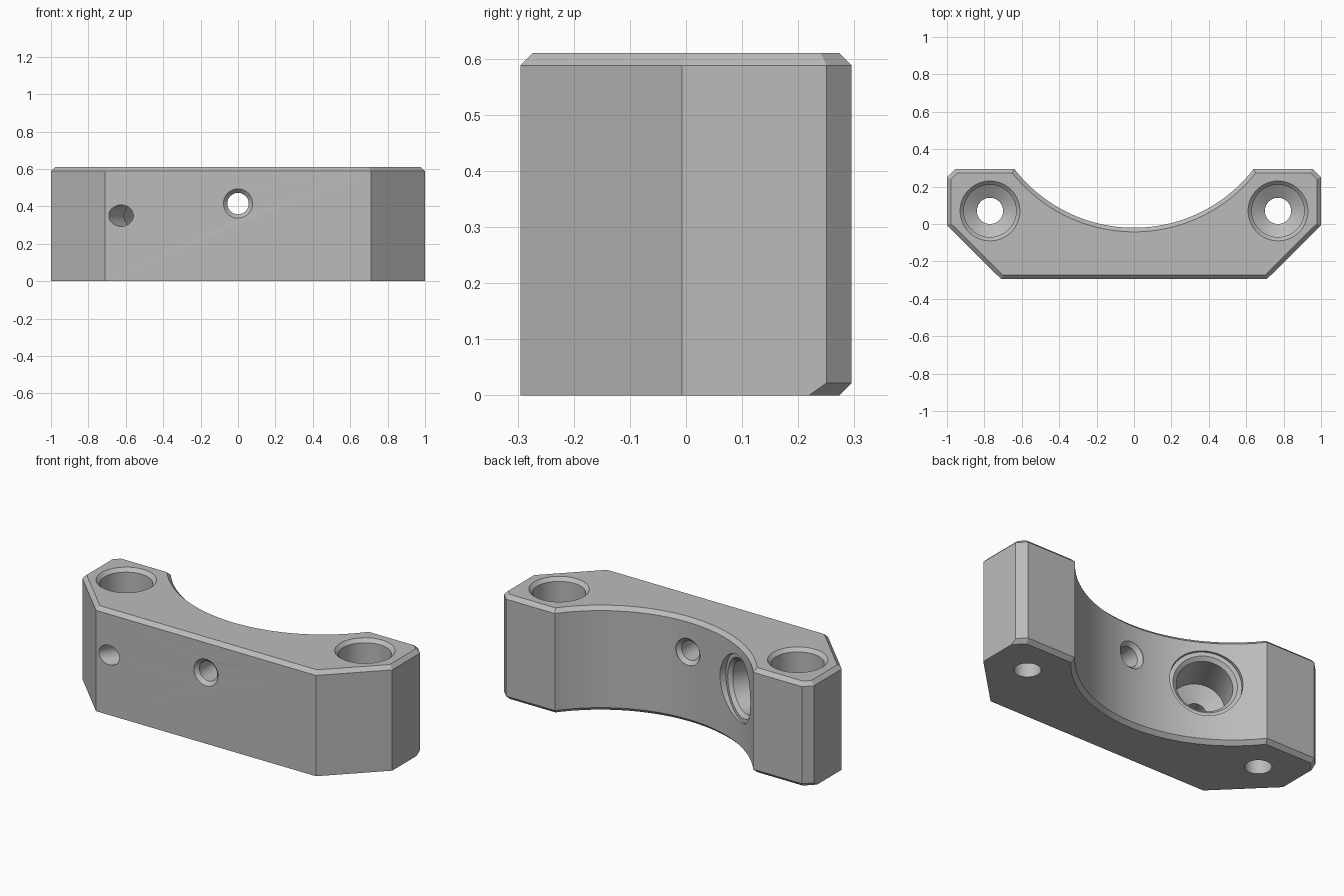
import bpy
import bmesh
import math
from mathutils import Vector

cube = bpy.data.objects.get("Cube")
if cube:
    bpy.data.objects.remove(cube, do_unlink=True)

HEIGHT = 0.61
CHAMFER = 0.022
BACK = 0.295
ARC_Y = 0.788        # centre of the saddle arc
ARC_R = 0.808
ARC_STEPS = 64

grey = bpy.data.materials.new("plain grey")
grey.use_nodes = True
grey.diffuse_color = (0.5, 0.5, 0.5, 1)
grey.node_tree.nodes["Principled BSDF"].inputs["Base Color"].default_value = (0.5, 0.5, 0.5, 1)


def add_object(name, bm):
    bmesh.ops.recalc_face_normals(bm, faces=bm.faces)
    mesh = bpy.data.meshes.new(name)
    bm.to_mesh(mesh)
    bm.free()
    mesh.materials.append(grey)
    obj = bpy.data.objects.new(name, mesh)
    bpy.context.collection.objects.link(obj)
    return obj


# Block outline: straight front, angled ends, concave saddle at the back
half = [(0.71, -BACK), (1, -0.007), (1, 0.25), (0.955, BACK)]
swing = math.asin((math.sqrt(ARC_R ** 2 - (ARC_Y - BACK) ** 2)) / ARC_R)
arc = []
for i in range(ARC_STEPS + 1):
    a = swing * (1 - 2 * i / ARC_STEPS)
    arc.append((ARC_R * math.sin(a), ARC_Y - ARC_R * math.cos(a)))
outline = half + arc + [(-x, y) for x, y in reversed(half)]

bm = bmesh.new()
base = bm.faces.new([bm.verts.new((x, y, 0)) for x, y in outline])
top = bmesh.ops.extrude_face_region(bm, geom=[base], use_keep_orig=True)
bmesh.ops.translate(bm, vec=(0, 0, HEIGHT),
                    verts=[v for v in top["geom"] if isinstance(v, bmesh.types.BMVert)])
bmesh.ops.recalc_face_normals(bm, faces=bm.faces)


# Chamfer the whole top rim, and the bottom rim along the back only
def is_chamfered(edge):
    a, b = (v.co for v in edge.verts)
    if abs(a.z - b.z) > 0.1:
        return False
    if a.z > 0.1:
        return True
    on_side = abs(a.x) > 0.99 and abs(b.x) > 0.99
    return not on_side and min(a.y, b.y) > -0.1 and max(a.y, b.y) > -0.021 \
        and not (min(a.y, b.y) < -0.006 and max(abs(a.x), abs(b.x)) > 0.99)


bmesh.ops.bevel(bm, geom=[e for e in bm.edges if is_chamfered(e)], offset=CHAMFER,
                offset_type='OFFSET', segments=1, affect='EDGES', clamp_overlap=False)
block = add_object("saddle_block", bm)


# Drill a turned profile of (radius, distance) pairs along an axis
def drill(name, origin, direction, profile, sides=64):
    turn = Vector((0, 0, 1)).rotation_difference(Vector(direction)).to_matrix()
    bm = bmesh.new()
    rings = []
    for r, d in profile:
        rings.append([bm.verts.new(Vector(origin) + turn @ Vector(
            (r * math.cos(math.tau * k / sides), r * math.sin(math.tau * k / sides), d)))
            for k in range(sides)])
    for lo, hi in zip(rings, rings[1:]):
        for k in range(sides):
            n = (k + 1) % sides
            bm.faces.new((lo[k], lo[n], hi[n], hi[k]))
    bm.faces.new(rings[0])
    bm.faces.new(rings[-1])
    cutter = add_object(name, bm)
    cutter.hide_render = True
    mod = block.modifiers.new(name, 'BOOLEAN')
    mod.operation = 'DIFFERENCE'
    mod.solver = 'EXACT'
    mod.object = cutter
    bpy.context.view_layer.objects.active = block
    bpy.ops.object.modifier_apply(modifier=name)
    bpy.data.objects.remove(cutter, do_unlink=True)


# Vertical bolt holes with counterbores
for side, x in (("left", 0.77), ("right", -0.77)):
    drill(side + "_bolt_hole", (x, 0.07, HEIGHT), (0, 0, -1),
          [(0.18, -0.02), (0.16, 0), (0.14, 0.02), (0.14, 0.31), (0.07, 0.355), (0.07, 0.7)])

# Central cross hole, countersunk at both ends
front = ARC_Y + BACK
drill("centre_hole", (0, ARC_Y, 0.415), (0, -1, 0),
      [(0.078, ARC_R - 0.1), (0.078, ARC_R), (0.057, ARC_R + 0.021),
       (0.057, front - 0.021), (0.078, front), (0.088, front + 0.01)])

# Angled stepped hole aimed at the arc centre
tilt = math.radians(30)
drill("angled_hole", (0, ARC_Y, 0.35), (-math.sin(tilt), -math.cos(tilt), 0),
      [(0.19, 0.65), (0.19, 0.82), (0.167, 0.82), (0.147, 0.84),
       (0.147, 1.075), (0.057, 1.12), (0.057, 1.4)])

# Smooth round walls, crisp edges
for o in bpy.context.selected_objects:
    o.select_set(False)
block.select_set(True)
bpy.context.view_layer.objects.active = block
bpy.ops.object.shade_smooth_by_angle(angle=math.radians(25))
